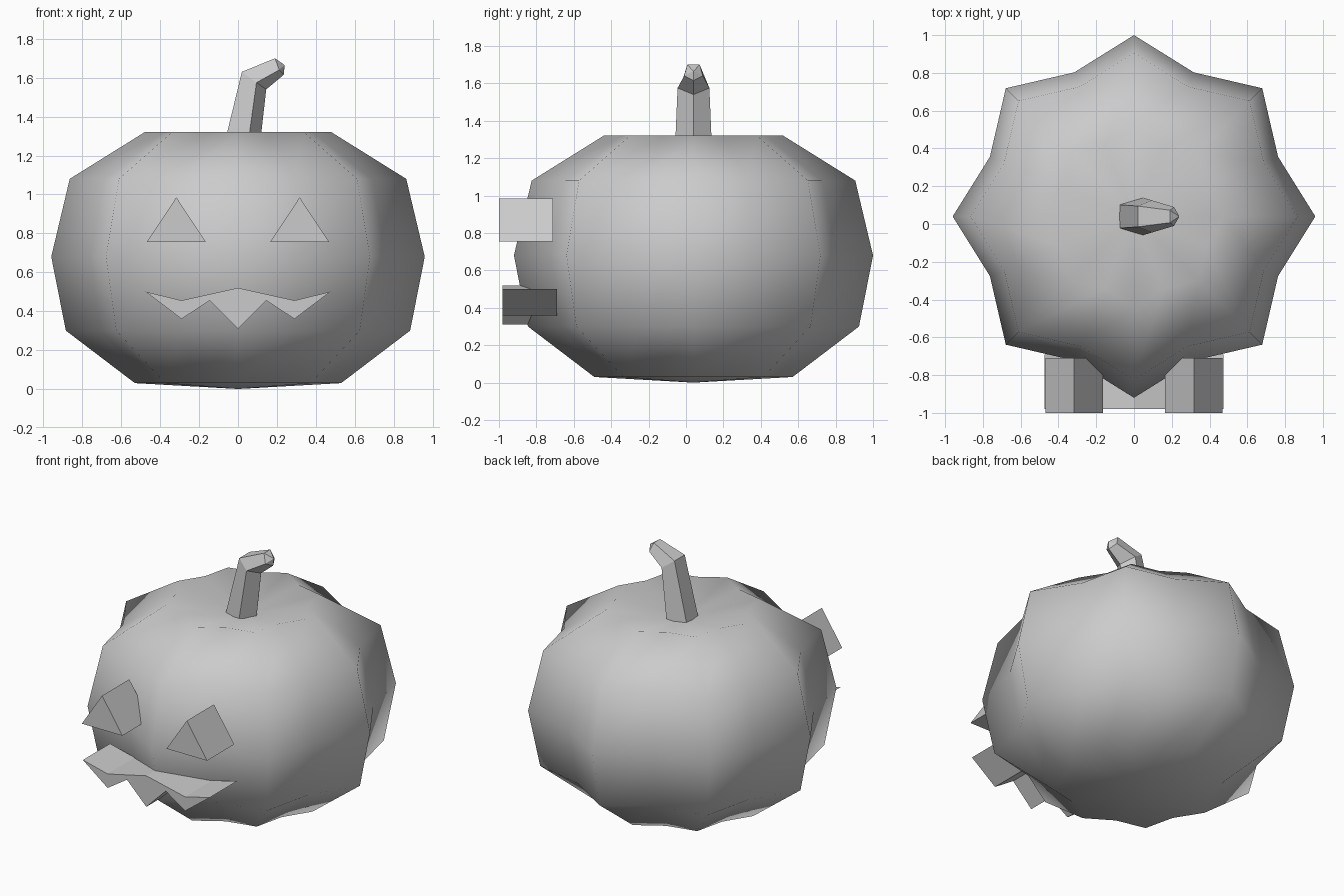
import bpy, bmesh, math

if "Cube" in bpy.data.objects:
    bpy.data.objects.remove(bpy.data.objects["Cube"])

grey = bpy.data.materials.new("plain grey")
grey.diffuse_color = (0.6, 0.6, 0.6, 1)
grey.use_nodes = True
grey.node_tree.nodes["Principled BSDF"].inputs["Base Color"].default_value = grey.diffuse_color
CY = 0.04  # pumpkin axis


def make(name, bm):
    bmesh.ops.recalc_face_normals(bm, faces=bm.faces)
    me = bpy.data.meshes.new(name)
    bm.to_mesh(me)
    bm.free()
    me.materials.append(grey)
    ob = bpy.data.objects.new(name, me)
    bpy.context.collection.objects.link(ob)
    return ob


def bridge(bm, a, b):
    n = len(a)
    for i in range(n):
        j = (i + 1) % n
        bm.faces.new((a[i], a[j], b[j], b[i]))


def fan(bm, ring, point):
    p = bm.verts.new(point)
    for i in range(len(ring)):
        bm.faces.new((ring[i], ring[(i + 1) % len(ring)], p))


def prism(name, outline, y0, y1):
    bm = bmesh.new()
    a = [bm.verts.new((x, y0, z)) for x, z in outline]
    b = [bm.verts.new((x, y1, z)) for x, z in outline]
    bridge(bm, a, b)
    bm.faces.new(a)
    bm.faces.new(b)
    return make(name, bm)


# Ribbed body: star-shaped rings with eight ridges and eight valleys
bm = bmesh.new()
rings = []
for r, z in ((0.53, 0.03), (0.885, 0.30), (0.96, 0.68), (0.865, 1.08), (0.48, 1.32)):
    ring = []
    for i in range(16):
        a = i * math.pi / 8
        s = r * (0.86 if i % 2 else 1)
        ring.append(bm.verts.new((s * math.cos(a), CY + s * math.sin(a), z)))
    rings.append(ring)
for a, b in zip(rings, rings[1:]):
    bridge(bm, a, b)
fan(bm, rings[0], (0, CY, 0))
fan(bm, rings[-1], (0, CY, 1.22))
for f in bm.faces:
    f.smooth = True
make("pumpkin_body", bm)

# Bent five-sided stem: each ring is (right), (middle pair), (left pair) as x, half width, z
bm = bmesh.new()
rings = []
for right, mid, left in (
    ((0.109, 0, 1.22), (0.046, 0.10, 1.22), (-0.08, 0.062, 1.22)),
    ((0.145, 0, 1.54), (0.095, 0.085, 1.575), (0.02, 0.055, 1.63)),
    ((0.235, 0, 1.615), (0.212, 0.05, 1.64), (0.19, 0.033, 1.70)),
):
    pts = [right, mid, left, (left[0], -left[1], left[2]), (mid[0], -mid[1], mid[2])]
    rings.append([bm.verts.new((x, CY + y, z)) for x, y, z in pts])
for a, b in zip(rings, rings[1:]):
    bridge(bm, a, b)
bm.faces.new(rings[0])
fan(bm, rings[-1], (0.24, CY, 1.665))
make("stem", bm)

# Triangular eyes
for side, name in ((-1, "left_eye"), (1, "right_eye")):
    x = side * 0.317
    prism(name, [(x - 0.152, 0.755), (x + 0.152, 0.755), (x, 0.985)], -1.0, -0.71)

# Jagged mouth
half = [(0, 0.52), (0.29, 0.455), (0.475, 0.50), (0.29, 0.36), (0.145, 0.455), (0, 0.31)]
prism("mouth", half + [(-x, z) for x, z in half[-2:0:-1]], -0.98, -0.69)
